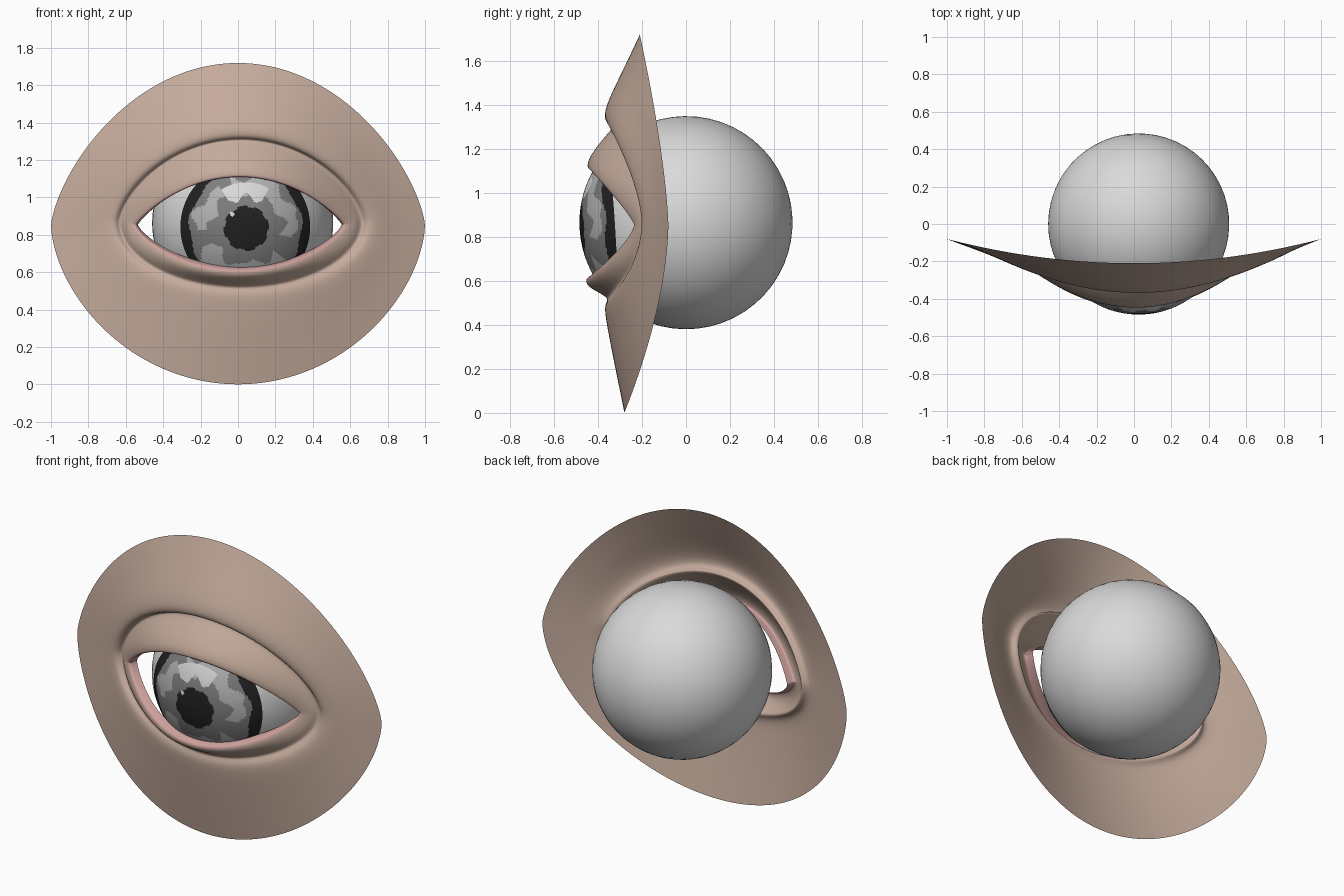
import bpy, bmesh, math
from mathutils import Vector

if "Cube" in bpy.data.objects:
    bpy.data.objects.remove(bpy.data.objects["Cube"])


def material(name, rgb):
    m = bpy.data.materials.new(name)
    m.diffuse_color = (*rgb, 1)
    m.use_nodes = True
    m.node_tree.nodes["Principled BSDF"].inputs["Base Color"].default_value = m.diffuse_color
    return m


def finish(name, bm, mats):
    me = bpy.data.meshes.new(name)
    bm.to_mesh(me)
    bm.free()
    for m in mats:
        me.materials.append(m)
    for p in me.polygons:
        p.use_smooth = True
    ob = bpy.data.objects.new(name, me)
    bpy.context.collection.objects.link(ob)
    return ob


skin = material("skin", (0.56, 0.41, 0.335))
pink = material("pink lid rim", (0.60, 0.35, 0.33))
white = material("eye white", (0.70, 0.70, 0.70))
dark = material("pupil black", (0.015, 0.015, 0.015))
grey = material("iris grey", (0.21, 0.21, 0.21))
light = material("iris light grey", (0.45, 0.45, 0.45))

# Skin: almond loops from outer edge to inner lid rim
# left x, right x, corner z, top z, bottom z, upper/lower power, corner/top/bottom y
LOOPS = [
    (-1.0, 1.0, .85, 1.72, 0.0, 1.38, 1.18, -.08, -.21, -.28),
    (-.84, .86, .855, 1.56, .22, 1.35, 1.15, -.135, -.285, -.325),
    (-.72, .76, .865, 1.41, .42, 1.3, 1.05, -.188, -.36, -.364),
    (-.665, .70, .87, 1.34, .485, 1.3, 1.0, -.207, -.374, -.371),
    (-.645, .68, .87, 1.312, .512, 1.3, 1.0, -.192, -.355, -.355),
    (-.63, .66, .87, 1.316, .525, 1.3, 1.0, -.178, -.312, -.362),
    (-.61, .635, .865, 1.25, .542, 1.35, 1.05, -.21, -.375, -.388),
    (-.575, .595, .86, 1.16, .572, 1.5, 1.2, -.23, -.443, -.445),
    (-.55, .57, .855, 1.115, .60, 1.7, 1.4, -.238, -.45, -.457),
    (-.543, .562, .855, 1.107, .617, 1.75, 1.45, -.232, -.44, -.447),
    (-.535, .555, .855, 1.118, .632, 1.75, 1.5, -.185, -.395, -.405),
]
N = 80


def loop_point(spec, t):
    xl, xr, zc, zt, zb, qu, ql, yc, yt, yb = spec
    c, s = math.cos(t), math.sin(t)
    x = (xl + xr) / 2 + (xr - xl) / 2 * c
    up = s >= 0
    z = zc + ((zt - zc) * s ** qu if up else (zb - zc) * (-s) ** ql)
    y = yc + ((yt if up else yb) - yc) * s * s
    return x, y, z


bm = bmesh.new()
rings = [[bm.verts.new(loop_point(sp, 2 * math.pi * j / N)) for j in range(N)]
         for sp in LOOPS]
for i in range(len(rings) - 1):
    a, b = rings[i], rings[i + 1]
    for j in range(N):
        k = (j + 1) % N
        f = bm.faces.new((a[j], a[k], b[k], b[j]))
        f.material_index = 1 if i >= len(rings) - 3 else 0
lids = finish("eyelids_and_skin", bm, [skin, pink])
sub = lids.modifiers.new("smooth", 'SUBSURF')
sub.levels = sub.render_levels = 2

# Eyeball: polar sphere aimed slightly down, iris painted by face rule
R, C = 0.484, Vector((0.025, 0, 0.864))
axis = Vector((0.02, -R, -0.03)).normalized()
u = Vector((0, 0, 1)).cross(axis).normalized()
w = axis.cross(u)
SEG, INNER = 120, 44
phis = [0.80 * (i + 1) / INNER for i in range(INNER)]
phis += [0.80 + (math.pi - 0.80) * (i + 1) / 20 for i in range(19)]


def iris_colour(r, a):
    px, pz = r * math.cos(a), r * math.sin(a)
    if math.hypot(px + .075, pz - .075) < .014:
        return 0                                    # glint
    if r < .119 + .004 * math.sin(8 * a):
        return 1                                    # pupil
    if r > .345:
        return 0
    if r > .300 + .008 * math.sin(9 * a):
        return 1                                    # dark outer ring
    if abs(a - math.pi / 2 - .05) < .55 and .165 + .02 * math.sin(9 * a) < r < .245:
        return 0                                    # bright patch at the top
    lo = .195 + .02 * math.sin(6 * a + 1) + .01 * math.sin(11 * a)
    hi = .270 + .018 * math.sin(7 * a) + .012 * math.sin(13 * a + 2)
    gap = math.sin(5 * a + .6) + .5 * math.sin(3 * a) < -.85
    return 3 if lo < r < hi and not gap else 2


bm = bmesh.new()
front, back = bm.verts.new(C + axis * R), bm.verts.new(C - axis * R)
grid = []
for p in phis:
    grid.append([bm.verts.new(C + R * (axis * math.cos(p) + math.sin(p) * (
        u * math.cos(2 * math.pi * j / SEG) + w * math.sin(2 * math.pi * j / SEG))))
        for j in range(SEG)])
for j in range(SEG):
    k = (j + 1) % SEG
    bm.faces.new((front, grid[0][j], grid[0][k]))
    bm.faces.new((back, grid[-1][k], grid[-1][j]))
    for i in range(len(grid) - 1):
        bm.faces.new((grid[i][j], grid[i + 1][j], grid[i + 1][k], grid[i][k]))
for f in bm.faces:
    d = f.calc_center_median() - C
    if d.dot(axis) > 0:
        px, pz = d.dot(u), d.dot(w)
        f.material_index = iris_colour(math.hypot(px, pz), math.atan2(pz, px))
bmesh.ops.recalc_face_normals(bm, faces=bm.faces)
finish("eyeball", bm, [white, dark, grey, light])
